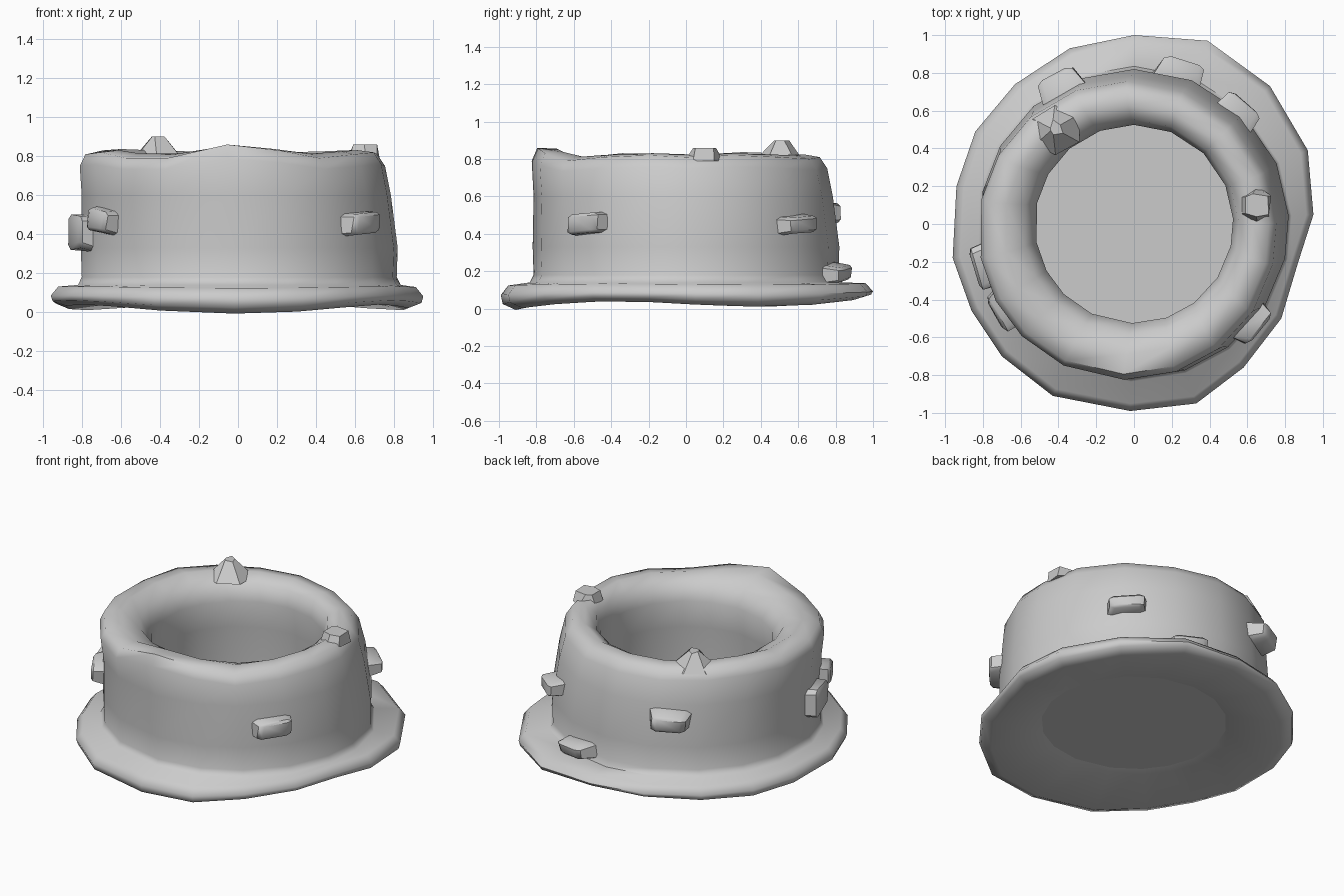
import bpy, bmesh, math, random
from mathutils import Vector, Matrix

cube = bpy.data.objects.get("Cube")
if cube:
    bpy.data.objects.remove(cube)

random.seed(4)
stone = bpy.data.materials.new("grey stone")
stone.use_nodes = True
stone.diffuse_color = (0.6, 0.6, 0.6, 1)
stone.node_tree.nodes["Principled BSDF"].inputs["Base Color"].default_value = (0.6, 0.6, 0.6, 1)


def finish(name, bm, angle):
    bmesh.ops.recalc_face_normals(bm, faces=bm.faces)
    mesh = bpy.data.meshes.new(name)
    bm.to_mesh(mesh)
    bm.free()
    mesh.materials.append(stone)
    obj = bpy.data.objects.new(name, mesh)
    bpy.context.collection.objects.link(obj)
    bpy.ops.object.select_all(action="DESELECT")
    obj.select_set(True)
    bpy.context.view_layer.objects.active = obj
    bpy.ops.object.shade_smooth_by_angle(angle=math.radians(angle))
    return obj


# Uneven outline of the foot, in plan
outline = [(.95, .05), (.92, .39), (.72, .73), (.39, .97), (0, 1), (-.34, .93),
           (-.63, .74), (-.84, .49), (-.94, .2), (-.96, -.18), (-.86, -.46),
           (-.7, -.7), (-.43, -.91), (-.02, -.99), (.33, -.95), (.58, -.76),
           (.78, -.5), (.87, -.2)]
foot = [Vector((x, y, 0)) for x, y in outline]
# Height of the rim added at each outline point
crest = [0, .01, 0, -.01, 0, 0, .01, .02, 0, 0, .01, -.02, -.02, .05, .02, -.02, 0, .01]


def wave(p):
    """Gentle sag of the foot, lowest at the front right."""
    return .025 + .02 * math.cos(3 * math.atan2(p.y, p.x) + 1.6) + .012 * p.y


def foot_ring(scale, z, sag):
    return [p * scale + Vector((0, 0, z + sag * wave(p))) for p in foot]


def wall_ring(radius, z, shift=0, lift=0):
    ring = []
    for p, c in zip(foot, crest):
        q = p.normalized() * radius
        ring.append(q + Vector((-shift, -shift, z + lift * c)))
    return ring


# Well body: foot, wall, rounded rim and inner wall in one closed ring
rings = [wall_ring(.56, .1), foot_ring(.92, 0, 1), foot_ring(.99, .03, .8),
         foot_ring(1, .075, .3), foot_ring(.96, .125, .2), wall_ring(.835, .14),
         wall_ring(.815, .18), wall_ring(.82, .33), wall_ring(.8, .6, .015),
         wall_ring(.79, .75, .035, .8), wall_ring(.755, .81, .04, 1),
         wall_ring(.66, .825, .03, .6), wall_ring(.57, .78, .015),
         wall_ring(.525, .68), wall_ring(.55, .5)]
bm = bmesh.new()
loops = [[bm.verts.new(p) for p in ring] for ring in rings]
for a, b in zip(loops, loops[1:] + loops[:1]):
    for i in range(len(a)):
        j = (i + 1) % len(a)
        bm.faces.new((a[i], a[j], b[j], b[i]))
finish("well_wall", bm, 60)

# Flat floor closing the shaft
bm = bmesh.new()
bmesh.ops.create_circle(bm, cap_ends=True, segments=18, radius=.58,
                        matrix=Matrix.Translation((0, 0, .1)))
finish("shaft_floor", bm, 30)


def rock(name, angle, radius, z, size, tilt=0):
    """Chipped block facing outward: size is depth, width, height."""
    bm = bmesh.new()
    bmesh.ops.create_cube(bm, size=1)
    for v in bm.verts:
        if v.co.x > 0:
            v.co.y *= .85
            v.co.z *= .8
        v.co += Vector([random.uniform(-.07, .07) for _ in range(3)])
    bmesh.ops.bevel(bm, geom=bm.edges[:], offset=.12, segments=1, affect="EDGES")
    bm.transform(Matrix.Rotation(math.radians(angle), 4, "Z")
                 @ Matrix.Translation((radius, 0, z))
                 @ Matrix.Rotation(math.radians(tilt), 4, "X")
                 @ Matrix.Diagonal((*size, 1)))
    finish(name, bm, 40)


# Stones standing proud of the wall
rock("front_left_stone", -40, .81, .455, (.12, .24, .12), 4)
rock("back_left_stone", 47, .81, .45, (.12, .24, .11), 5)
rock("back_right_stone", 118, .83, .51, (.14, .26, .13), -4)
rock("low_back_stone", 73, .83, .19, (.14, .26, .1), 6)
rock("right_stone", 196, .82, .41, (.12, .24, .2))
rock("front_right_stone", 213, .82, .47, (.12, .24, .13), -8)


def rim_stone(name, x, y, base, top, wide, narrow):
    """Small faceted lump resting on the rim."""
    bm = bmesh.new()
    bmesh.ops.create_cone(bm, cap_ends=True, segments=6, radius1=wide, radius2=narrow,
                          depth=top - base,
                          matrix=Matrix.Translation((x, y, (top + base) / 2)))
    for v in bm.verts:
        v.co.x += random.uniform(-.015, .015)
        v.co.y += random.uniform(-.015, .015)
    finish(name, bm, 40)


rim_stone("tall_rim_stone", -.42, .5, .79, .9, .14, .04)
rim_stone("flat_rim_stone", .64, .1, .79, .86, .095, .07)
